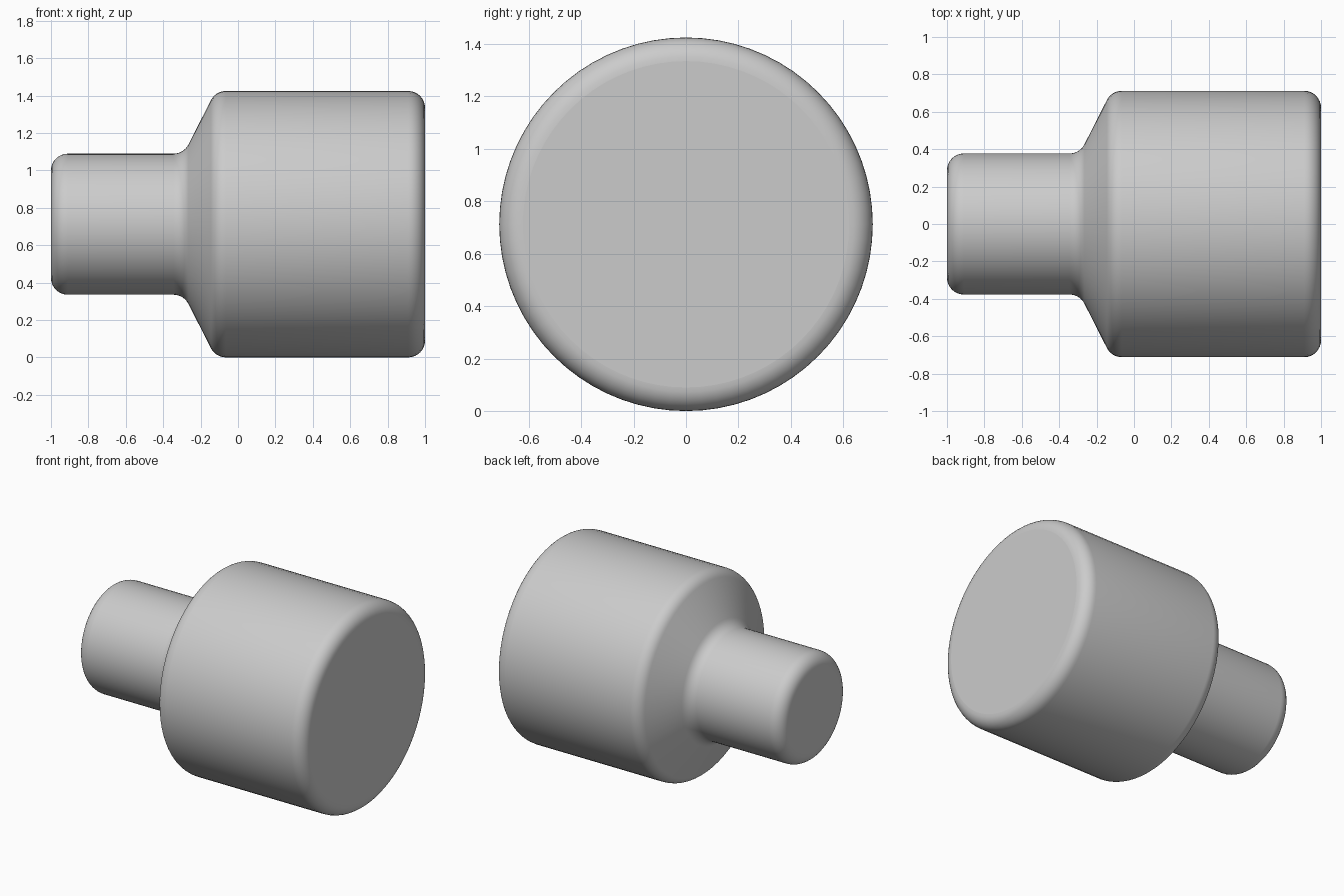
import bpy
import bmesh
from math import cos, sin, tan, pi
from mathutils import Vector

SEGMENTS = 72        # sides around the axis
ARC_STEPS = 8        # steps in each rounded corner
FILLET = 0.09        # corner radius
AXIS_HEIGHT = 0.712  # height of the horizontal axis
SMALL, LARGE = 0.377, 0.712

cube = bpy.data.objects.get("Cube")
if cube:
    bpy.data.objects.remove(cube, do_unlink=True)


def make_material(name, color):
    mat = bpy.data.materials.new(name)
    mat.use_nodes = True
    mat.diffuse_color = color
    mat.node_tree.nodes["Principled BSDF"].inputs["Base Color"].default_value = color
    return mat


def rounded_corner(before, corner, after, radius):
    """Points of a circular arc that rounds one corner of the profile."""
    to_a = (before - corner).normalized()
    to_b = (after - corner).normalized()
    half = to_a.angle(to_b) / 2
    center = corner + (to_a + to_b).normalized() * (radius / sin(half))
    reach = radius / tan(half)
    start = corner + to_a * reach - center
    end = corner + to_b * reach - center
    sweep = start.angle(end)
    points = []
    for i in range(ARC_STEPS + 1):
        t = i / ARC_STEPS
        points.append(center + (start * sin((1 - t) * sweep)
                                + end * sin(t * sweep)) / sin(sweep))
    return points


def lathe_along_x(name, profile, height, mat):
    """Revolve (x, radius) points around a horizontal axis, with flat caps."""
    bm = bmesh.new()
    rings = []
    for p in profile:
        angles = [2 * pi * i / SEGMENTS for i in range(SEGMENTS)]
        rings.append([bm.verts.new((p.x, p.y * sin(a), height + p.y * cos(a)))
                      for a in angles])
    for ring, following in zip(rings, rings[1:]):
        for i in range(SEGMENTS):
            j = (i + 1) % SEGMENTS
            face = bm.faces.new((ring[i], ring[j], following[j], following[i]))
            face.smooth = True
    # End caps stay flat shaded
    bm.faces.new(rings[0])
    bm.faces.new(rings[-1])
    bmesh.ops.recalc_face_normals(bm, faces=bm.faces)
    mesh = bpy.data.meshes.new(name)
    bm.to_mesh(mesh)
    bm.free()
    mesh.materials.append(mat)
    obj = bpy.data.objects.new(name, mesh)
    bpy.context.collection.objects.link(obj)
    return obj


# Stepped outline: narrow neck, conical shoulder, wide drum
outline = [Vector(p) for p in (
    (-1, 0), (-1, SMALL), (-0.29, SMALL), (-0.12, LARGE), (1, LARGE), (1, 0))]
profile = []
for before, corner, after in zip(outline, outline[1:], outline[2:]):
    profile += rounded_corner(before, corner, after, FILLET)

grey = make_material("light grey", (0.6, 0.6, 0.6, 1))
lathe_along_x("stepped_shaft", profile, AXIS_HEIGHT, grey)
